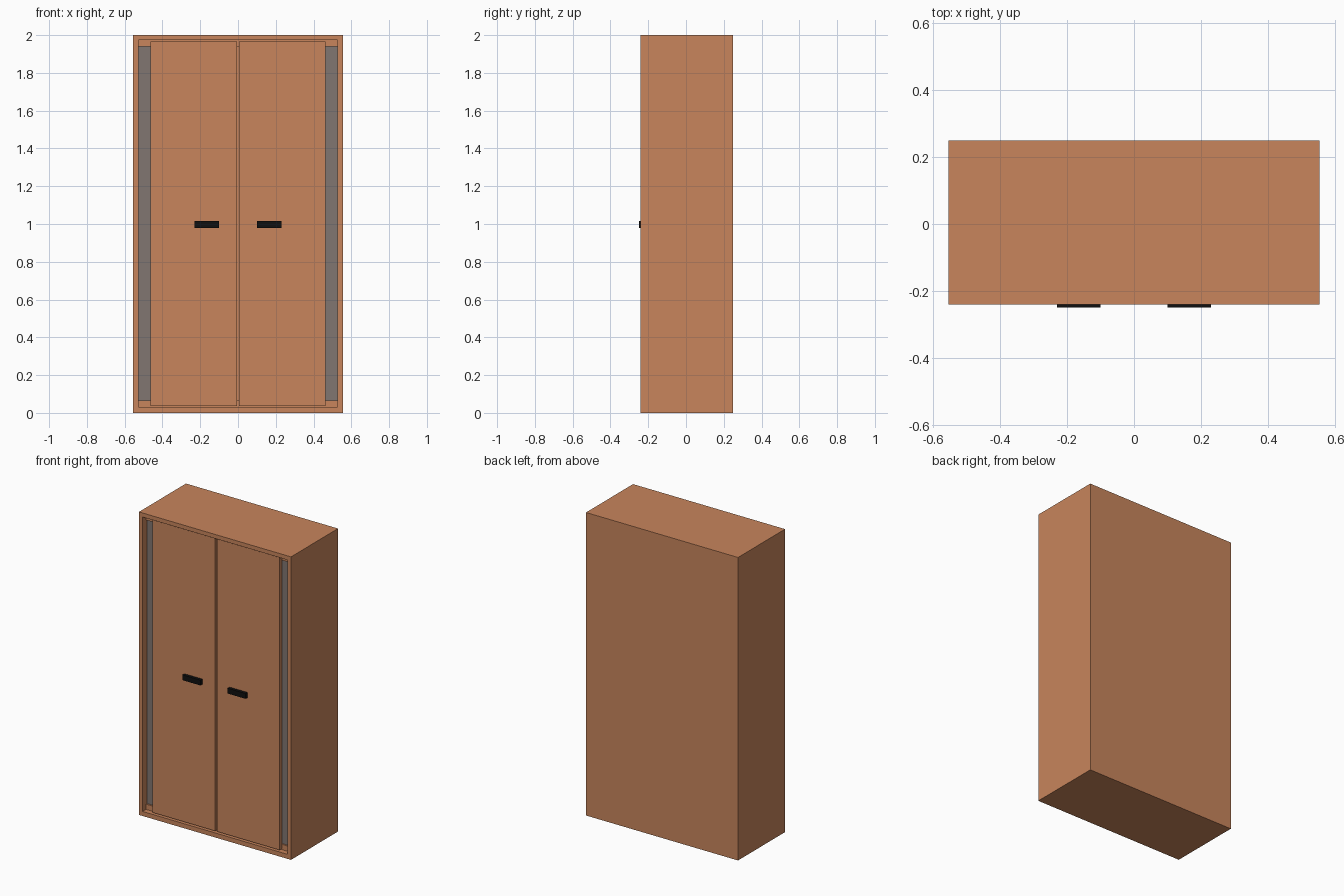
import bpy

if "Cube" in bpy.data.objects:
    bpy.data.objects.remove(bpy.data.objects["Cube"])

def mat(name, c):
    m = bpy.data.materials.new(name)
    m.diffuse_color = (*c, 1)
    m.use_nodes = True
    m.node_tree.nodes["Principled BSDF"].inputs["Base Color"].default_value = m.diffuse_color
    return m

wood = mat("wood", (0.58, 0.235, 0.107))
grey = mat("grey", (0.22, 0.18, 0.165))
black = mat("black", (0.005, 0.005, 0.005))

def box(name, x, y, z, m):
    bpy.ops.mesh.primitive_cube_add(size=1, location=[(a + b) / 2 for a, b in (x, y, z)])
    o = bpy.context.object
    o.name = name
    o.scale = [b - a for a, b in (x, y, z)]
    bpy.ops.object.transform_apply(location=False, rotation=False)
    o.data.materials.append(m)
    return o

F, B = -0.24, 0.25
# carcass
box("top_panel", (-0.555, 0.555), (F, B), (1.973, 2), wood)
box("bottom_panel", (-0.555, 0.555), (F, B), (0, 0.03), wood)
box("back_panel", (-0.528, 0.528), (0.223, B), (0.03, 1.973), wood)
# rails behind the doors
box("upper_rail", (-0.528, 0.528), (-0.205, 0.223), (1.94, 1.973), wood)
box("lower_rail", (-0.528, 0.528), (-0.205, 0.223), (0.03, 0.065), wood)
for s, n in ((-1, "left"), (1, "right")):
    def span(a, b):
        return tuple(sorted((s * a, s * b)))
    box(n + "_side", span(0.528, 0.555), (F, B), (0.03, 1.973), wood)
    box(n + "_grey_panel", span(0.44, 0.528), (-0.195, -0.18), (0.065, 1.94), grey)
    box(n + "_door", span(0.006, 0.464), (-0.23, -0.205), (0.037, 1.967), wood)
    box(n + "_handle", span(0.1, 0.23), (-0.25, -0.23), (0.98, 1.015), black)
